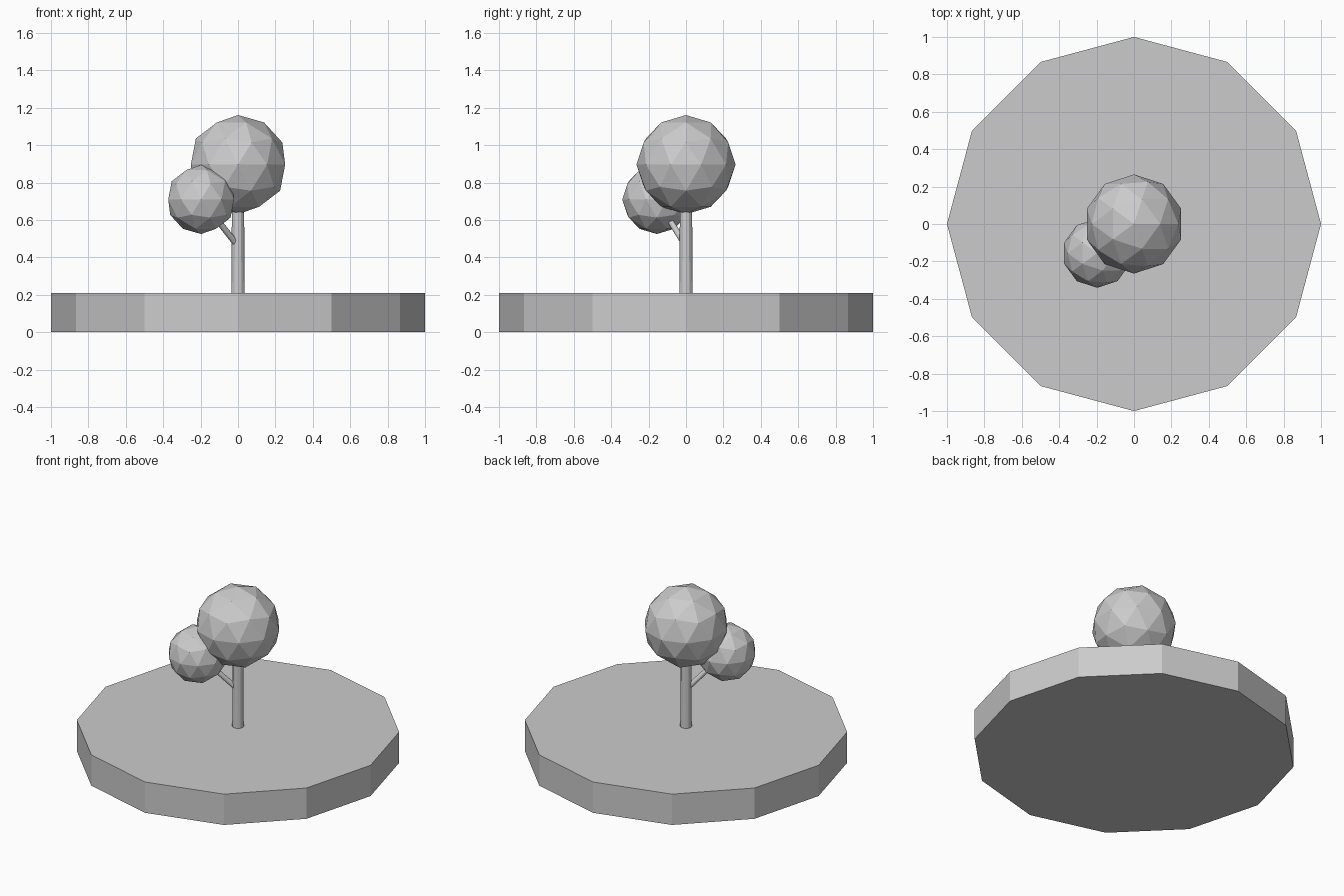
import bpy
from mathutils import Vector

if "Cube" in bpy.data.objects:
    bpy.data.objects.remove(bpy.data.objects["Cube"])


def cone_between(name, start, end, r1, r2, sides):
    a, b = Vector(start), Vector(end)
    axis = b - a
    bpy.ops.mesh.primitive_cone_add(vertices=sides, radius1=r1, radius2=r2,
                                    depth=axis.length, location=(a + b) / 2)
    obj = bpy.context.object
    obj.rotation_euler = axis.to_track_quat('Z', 'Y').to_euler()
    obj.name = name
    return obj


def foliage(name, center, radius):
    bpy.ops.mesh.primitive_ico_sphere_add(subdivisions=2, radius=radius, location=center)
    bpy.context.object.name = name


# Twelve-sided ground disc
bpy.ops.mesh.primitive_cylinder_add(vertices=12, radius=1, depth=0.21, location=(0, 0, 0.105))
bpy.context.object.name = "ground_disc"

# Trunk and side branch, ending inside the foliage
small_center = (-0.197, -0.156, 0.71)
cone_between("trunk", (0, 0, 0.2), (0, 0, 0.9), 0.036, 0.031, 12)
cone_between("branch", (0, 0, 0.46), small_center, 0.017, 0.015, 12)

# Faceted foliage balls
foliage("large_foliage", (0, 0, 0.896), 0.265)
foliage("small_foliage", small_center, 0.185)
